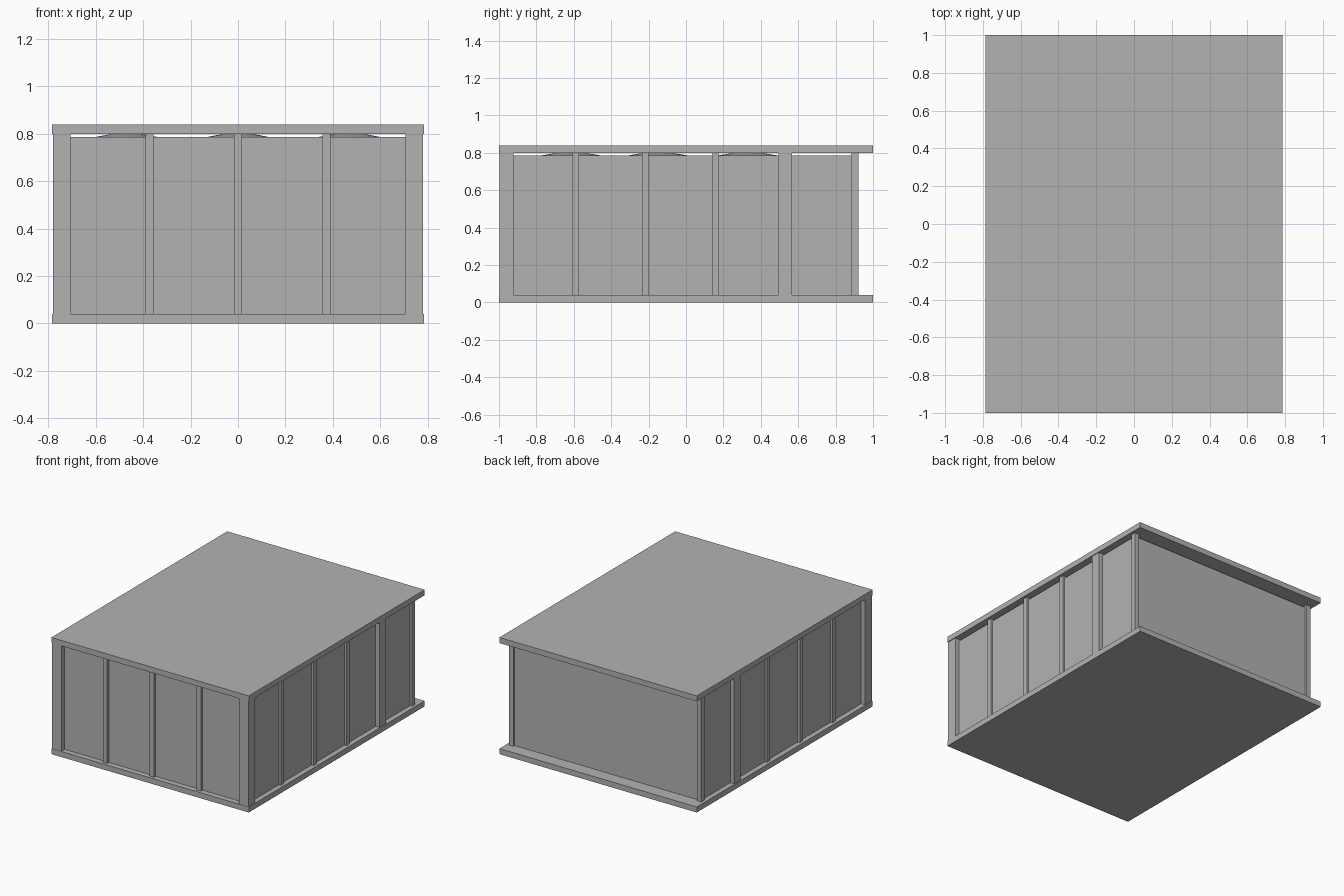
import bpy
import bmesh
import math
from mathutils import Matrix

if "Cube" in bpy.data.objects:
    bpy.data.objects.remove(bpy.data.objects["Cube"], do_unlink=True)

# Single plain grey
grey = bpy.data.materials.new("plain_grey")
grey.use_nodes = True
colour = (0.45, 0.45, 0.45, 1)
grey.diffuse_color = colour
grey.node_tree.nodes["Principled BSDF"].inputs["Base Color"].default_value = colour

W, L = 0.786, 1.0            # half width and half length of the slabs
FLOOR, CEILING, TOP = 0.04, 0.80, 0.84
PANEL_TOP = 0.787            # panels stop just short of the ceiling


def finish(name, bm):
    mesh = bpy.data.meshes.new(name)
    bm.to_mesh(mesh)
    bm.free()
    mesh.materials.append(grey)
    obj = bpy.data.objects.new(name, mesh)
    bpy.context.collection.objects.link(obj)
    return obj


def box(name, x, y, z):
    """Box from (low, high) pairs on each axis."""
    bm = bmesh.new()
    size = [b - a for a, b in (x, y, z)]
    mid = [(a + b) / 2 for a, b in (x, y, z)]
    bmesh.ops.create_cube(bm, size=1, matrix=Matrix.Translation(mid) @ Matrix.Diagonal((*size, 1)))
    return finish(name, bm)


# Floor and roof slabs
box("floor_slab", (-W, W), (-L, L), (0, FLOOR))
box("roof_slab", (-W, W), (-L, L), (CEILING, TOP))

# Front and back wall panels
panel_z = (FLOOR, PANEL_TOP)
box("front_panel", (-0.75, 0.75), (-0.96, -0.94), panel_z)
box("back_panel", (-0.75, 0.75), (0.885, 0.905), panel_z)

# Thin front posts
post_z = (FLOOR, CEILING)
for i, x in enumerate((-0.373, 0, 0.373)):
    box(f"front_post_{i + 1}", (x - 0.017, x + 0.017), (-0.98, -0.945), post_z)

# Side walls, mirrored
for side, s in (("left", 1), ("right", -1)):
    def span(a, b):
        return sorted((s * a, s * b))

    box(f"{side}_panel", span(0.73, 0.75), (-0.95, 0.905), panel_z)
    box(f"{side}_front_corner_post", span(0.708, 0.781), (-0.998, -0.922), post_z)
    box(f"{side}_wide_post", span(0.708, 0.781), (0.495, 0.567), post_z)
    box(f"{side}_back_corner_post", span(0.731, 0.766), (0.886, 0.921), post_z)
    for i, y in enumerate((-0.589, -0.217, 0.158)):
        box(f"{side}_thin_post_{i + 1}", span(0.731, 0.766), (y - 0.017, y + 0.017), post_z)

# Shallow ceiling lamps, in three rows
for row, y in enumerate((-0.615, -0.15, 0.33)):
    for col, x in enumerate((-0.47, 0, 0.47)):
        bm = bmesh.new()
        place = Matrix.Translation((x, y, 0.793)) @ Matrix.Diagonal((0.135, 0.16, 1, 1))
        bmesh.ops.create_cone(bm, cap_ends=True, segments=16, radius1=1, radius2=0.45,
                              depth=0.014, matrix=place)
        finish(f"ceiling_lamp_{row + 1}_{col + 1}", bm)
